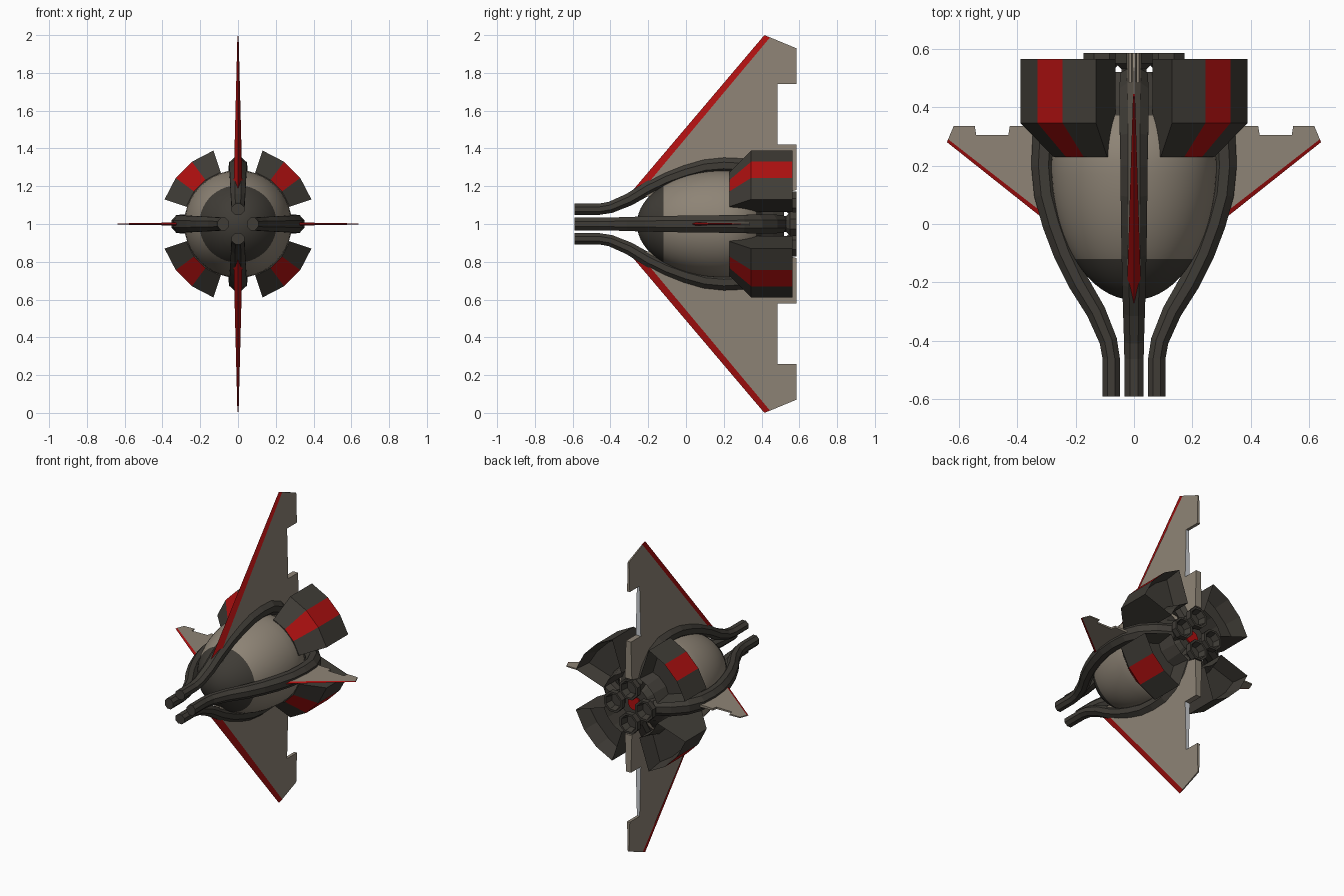
import bpy, bmesh, math
from mathutils import Vector

cube = bpy.data.objects.get("Cube")
if cube:
    bpy.data.objects.remove(cube, do_unlink=True)

AXIS = Vector((0, 0, 1))


def material(name, rgb):
    m = bpy.data.materials.new(name)
    m.use_nodes = True
    m.diffuse_color = (*rgb, 1)
    bsdf = m.node_tree.nodes["Principled BSDF"]
    bsdf.inputs["Base Color"].default_value = (*rgb, 1)
    bsdf.inputs["Roughness"].default_value = 0.7
    return m


HULL = material("warm grey hull", (0.27, 0.23, 0.18))
DARK = material("dark metal", (0.05, 0.045, 0.037))
RED = material("red trim", (0.42, 0.005, 0.005))
PALE = material("pale edge", (0.6, 0.62, 0.65))


def finish(name, bm, mats, smooth=False):
    bmesh.ops.remove_doubles(bm, verts=bm.verts, dist=1e-5)
    bmesh.ops.recalc_face_normals(bm, faces=bm.faces)
    mesh = bpy.data.meshes.new(name)
    bm.to_mesh(mesh)
    bm.free()
    for m in mats:
        mesh.materials.append(m)
    ob = bpy.data.objects.new(name, mesh)
    bpy.context.collection.objects.link(ob)
    if smooth:
        bpy.ops.object.select_all(action='DESELECT')
        ob.select_set(True)
        bpy.context.view_layer.objects.active = ob
        bpy.ops.object.shade_smooth_by_angle(angle=math.radians(35))
    return ob


def polar(angle, r, y, side=0.0):
    """Point at a radius from the long axis, shifted sideways by side."""
    c, s = math.cos(angle), math.sin(angle)
    return AXIS + Vector((c * r - s * side, y, s * r + c * side))


def skin(bm, rings):
    for a, b in zip(rings, rings[1:]):
        n = len(a)
        for i in range(n):
            j = (i + 1) % n
            bm.faces.new((a[i], a[j], b[j], b[i]))


def lathe(name, profile, sides, mats, centre=(0, 0, 0), rule=None, smooth=False):
    bm = bmesh.new()
    rings = []
    for y, r in profile:
        rings.append([bm.verts.new(polar(math.tau * (i + 0.5) / sides, max(r, 1e-7), y)
                                   + Vector(centre)) for i in range(sides)])
    skin(bm, rings)
    if rule:
        for f in bm.faces:
            f.material_index = rule(f.calc_center_median())
    return finish(name, bm, mats, smooth)


# Egg-shaped hull with dark nose cap
hull = []
cap_angle = math.acos(0.32 / 0.46)
angles = [cap_angle * i / 8 for i in range(9)]
angles += [cap_angle + (math.pi - cap_angle) * i / 20 for i in range(1, 21)]
for t in angles:
    length = 0.46 if t < math.pi / 2 else 0.25
    hull.append((0.2 - length * math.cos(t), 0.285 * math.sin(t)))
lathe("hull", hull, 48, [HULL, DARK], smooth=True,
      rule=lambda c: 1 if c.y < -0.12 or c.y > 0.36 else 0)

# Rear hub with red centre
lathe("rear_hub", [(0.35, 0), (0.35, 0.19), (0.46, 0.14), (0.52, 0.1), (0.52, 0)], 16, [DARK])
lathe("hub_light", [(0.515, 0), (0.515, 0.045), (0.528, 0.045), (0.528, 0)], 12, [RED])


# Curved pipes that swell along the hull and return to the nozzles
def pipe(name, angle):
    path = [(-0.59, 0.078, 0.032), (-0.46, 0.078, 0.032), (-0.4, 0.088, 0.033),
            (-0.3, 0.13, 0.036), (-0.2, 0.19, 0.039), (-0.1, 0.238, 0.041),
            (0, 0.274, 0.043), (0.1, 0.301, 0.044), (0.2, 0.31, 0.045),
            (0.3, 0.304, 0.047), (0.38, 0.27, 0.048), (0.45, 0.205, 0.048), (0.5, 0.12, 0.046)]
    bm = bmesh.new()
    rings = []
    for i, (y, r, w) in enumerate(path):
        p, q = path[max(i - 1, 0)], path[min(i + 1, len(path) - 1)]
        d = Vector((q[0] - p[0], q[1] - p[1])).normalized()
        ring = []
        for k in range(8):
            a = math.tau * (k + 0.5) / 8
            n = w * math.cos(a)
            ring.append(bm.verts.new(polar(angle, r + n * d.x, y - n * d.y,
                                           1.12 * w * math.sin(a))))
        rings.append(ring)
    skin(bm, rings)
    bm.faces.new(rings[0])
    bm.faces.new(rings[-1])
    finish(name, bm, [DARK])


# Fin: flat tapered panel with a sharp red leading wedge
def fin(name, angle, lead, outline, thick, pale=None):
    root, tip = lead[0][1], lead[1][1]

    def half(s):
        t = (s - root) / (tip - root)
        return thick[0] + (thick[1] - thick[0]) * t

    bm = bmesh.new()
    edge = [bm.verts.new(polar(angle, s, y)) for y, s in lead]
    sides = [[bm.verts.new(polar(angle, s, y, k * half(s))) for y, s in outline]
             for k in (1, -1)]
    n = len(outline)
    for side in sides:
        bm.faces.new(side)
        bm.faces.new((edge[0], edge[1], side[1], side[0])).material_index = 1
    for end in (0, 1):
        bm.faces.new((edge[end], sides[0][end], sides[1][end])).material_index = 1
    for i in range(1, n):
        j = (i + 1) % n
        f = bm.faces.new((sides[0][i], sides[0][j], sides[1][j], sides[1][i]))
        if i == pale:
            f.material_index = 2
    finish(name, bm, [HULL, RED, PALE])


TALL_LEAD = [(-0.31, 0.145), (0.415, 1.0)]
TALL = [(-0.26, 0.145), (0.445, 0.988), (0.585, 0.93), (0.585, 0.74), (0.485, 0.74),
        (0.485, 0.42), (0.585, 0.42), (0.585, 0.18), (0.45, 0.145)]
SIDE_LEAD = [(-0.03, 0.25), (0.28, 0.64)]
SIDE = [(-0.01, 0.25), (0.29, 0.636), (0.335, 0.617), (0.335, 0.545), (0.305, 0.54),
        (0.305, 0.43), (0.335, 0.425), (0.335, 0.25)]
# Nozzle cup, hollow at the rear
CUP = [(0.45, 0), (0.45, 0.055), (0.53, 0.046), (0.55, 0.068), (0.585, 0.068),
       (0.585, 0.054), (0.54, 0.042), (0.54, 0)]

for i, label in enumerate(("left", "upper", "right", "lower")):
    a = i * math.pi / 2
    pipe(label + "_pipe", a)
    lathe(label + "_nozzle", CUP, 8, [DARK], centre=polar(a, 0.11, 0) - AXIS)
    if i % 2:
        fin(label + "_fin", a, TALL_LEAD, TALL, (0.025, 0.003), pale=4)
    else:
        fin(label + "_wing", a, SIDE_LEAD, SIDE, (0.009, 0.003))


# Faceted engine pod: arc section, chamfered front, recessed rear
def pod(name, middle):
    spread = [math.radians(d) for d in (-26.5, -8.5, 8.5, 26.5)]
    bm = bmesh.new()
    rings = []
    for y, outer in ((0.23, 0.29), (0.345, 0.41), (0.565, 0.41)):
        ring = [bm.verts.new(polar(middle + t, outer, y)) for t in spread]
        ring += [bm.verts.new(polar(middle + t, 0.2, y)) for t in reversed(spread)]
        rings.append(ring)
    skin(bm, rings)
    bm.faces.new(rings[0])
    rear = bm.faces.new(rings[-1])
    for f in bm.faces:
        c = f.calc_center_median() - AXIS
        r = math.hypot(c.x, c.z)
        off = abs(math.atan2(c.z, c.x) - math.atan2(math.sin(middle), math.cos(middle)))
        if r > 0.3 and off < 0.05 and f != rear:
            f.material_index = 1
    bmesh.ops.recalc_face_normals(bm, faces=bm.faces)
    bmesh.ops.inset_region(bm, faces=[rear], thickness=0.028)
    bmesh.ops.translate(bm, verts=rear.verts, vec=(0, -0.1, 0))
    finish(name, bm, [DARK, RED])


for i, label in enumerate(("upper_left", "upper_right", "lower_right", "lower_left")):
    pod(label + "_pod", math.pi / 4 + i * math.pi / 2)
